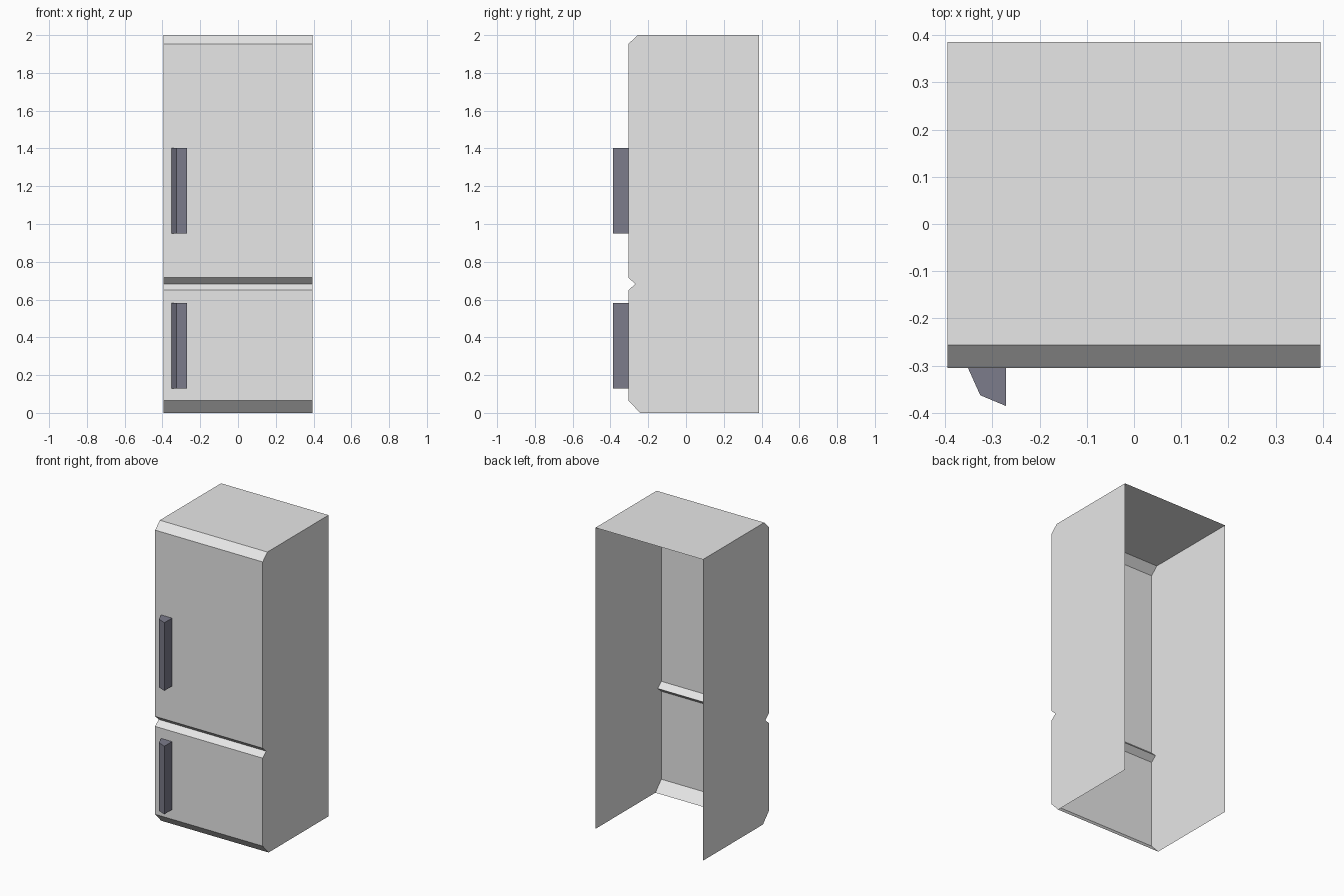
import bpy

if "Cube" in bpy.data.objects:
    bpy.data.objects.remove(bpy.data.objects["Cube"])


def material(name, rgb):
    m = bpy.data.materials.new(name)
    m.diffuse_color = (*rgb, 1.0)
    m.use_nodes = True
    m.node_tree.nodes["Principled BSDF"].inputs["Base Color"].default_value = m.diffuse_color
    return m


def extrude_profile(name, profile, to_xyz, start, end, mat):
    """Sweep an open profile from start to end and cap both ends."""
    n = len(profile)
    verts = [to_xyz(p, start) for p in profile] + [to_xyz(p, end) for p in profile]
    faces = [(i, i + 1, n + i + 1, n + i) for i in range(n - 1)]
    faces += [tuple(reversed(range(n))), tuple(range(n, 2 * n))]
    mesh = bpy.data.meshes.new(name)
    mesh.from_pydata(verts, [], faces)
    mesh.materials.append(mat)
    mesh.update()
    obj = bpy.data.objects.new(name, mesh)
    bpy.context.collection.objects.link(obj)
    return obj


body_grey = material("light_grey", (0.8, 0.8, 0.8))
handle_grey = material("slate_grey", (0.2, 0.2, 0.26))

# Cabinet: side outline (y, z) with chamfers and door groove; back and underside open
FRONT, BACK, HALF_WIDTH = -0.305, 0.386, 0.395
outline = [(BACK, 2.0), (-0.256, 2.0), (FRONT, 1.953), (FRONT, 0.716),
           (-0.268, 0.682), (FRONT, 0.65), (FRONT, 0.066), (-0.243, 0.0), (BACK, 0.0)]
# the last outline segment (underside) is dropped after the sweep
cabinet = extrude_profile("cabinet", outline, lambda p, x: (x, p[0], p[1]),
                          -HALF_WIDTH, HALF_WIDTH, body_grey)

import bmesh
bm = bmesh.new()
bm.from_mesh(cabinet.data)
underside = [f for f in bm.faces if all(v.co.z < 0.001 for v in f.verts)]
bmesh.ops.delete(bm, geom=underside, context='FACES')
bm.to_mesh(cabinet.data)
bm.free()

# Door handles: wedge section (x, y) raised vertically, open against the door
section = [(-0.352, FRONT), (-0.326, -0.363), (-0.271, -0.386), (-0.271, FRONT)]
for name, low, high in (("fridge_handle", 0.95, 1.402), ("freezer_handle", 0.13, 0.582)):
    extrude_profile(name, section, lambda p, z: (p[0], p[1], z), low, high, handle_grey)
